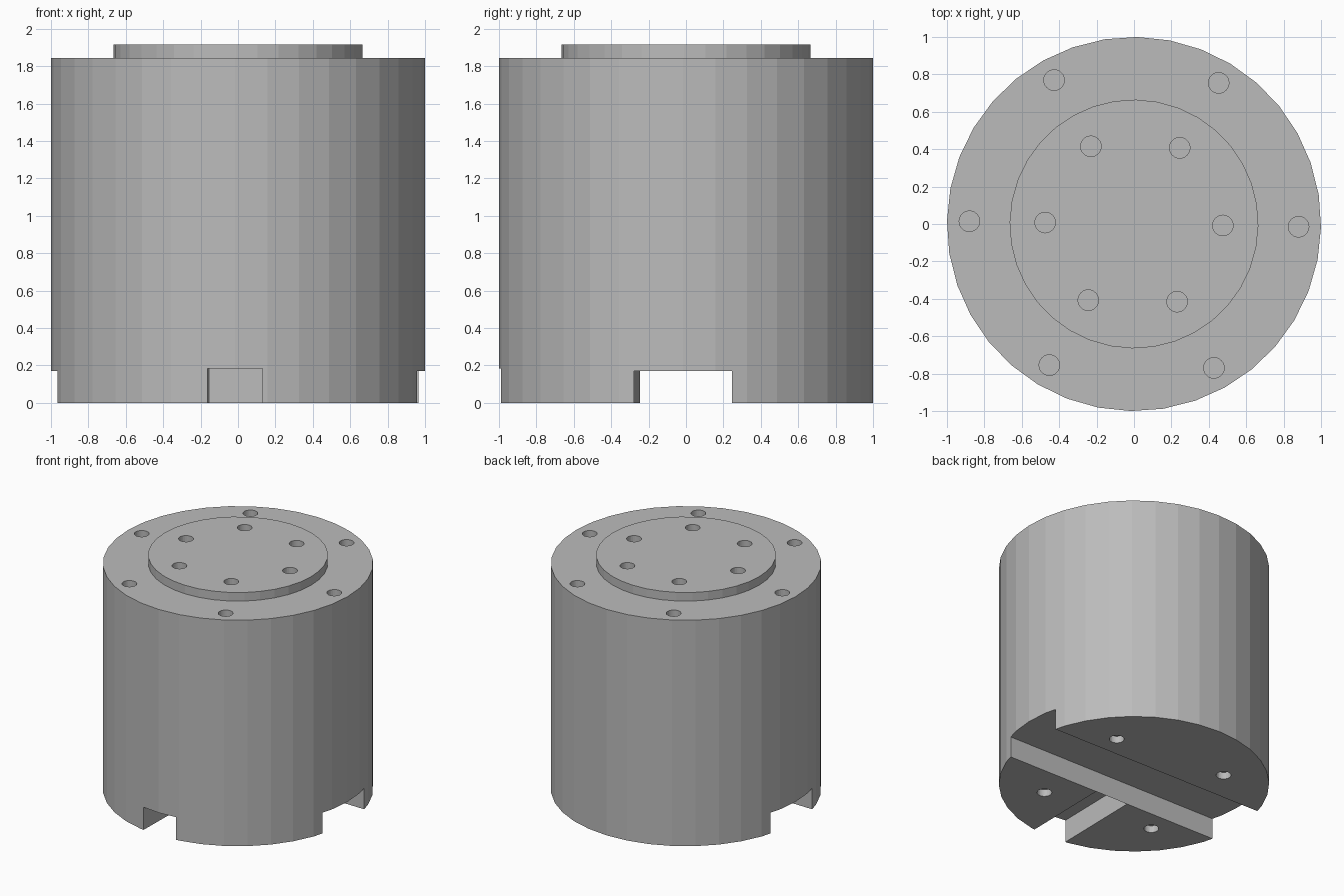
import bpy
import math
from mathutils import Matrix

TURN = math.radians(-0.95)      # whole part is turned slightly about z
BODY_TOP, DISC_TOP = 1.845, 1.915

if "Cube" in bpy.data.objects:
    bpy.data.objects.remove(bpy.data.objects["Cube"], do_unlink=True)

grey = bpy.data.materials.new("plain grey")
grey.use_nodes = True
colour = (0.5, 0.5, 0.5, 1)
grey.diffuse_color = colour
grey.node_tree.nodes["Principled BSDF"].inputs["Base Color"].default_value = colour


def cylinder(name, radius, z0, z1, x=0, y=0, sides=36):
    bpy.ops.mesh.primitive_cylinder_add(
        vertices=sides, radius=radius, depth=z1 - z0, location=(x, y, (z0 + z1) / 2))
    return finish(name)


def box(name, x0, x1, y0, y1, z0, z1):
    bpy.ops.mesh.primitive_cube_add(
        size=1, location=((x0 + x1) / 2, (y0 + y1) / 2, (z0 + z1) / 2))
    bpy.context.object.scale = (x1 - x0, y1 - y0, z1 - z0)
    return finish(name)


def finish(name):
    # Bake placement into the mesh and give it the shared colour
    obj = bpy.context.object
    obj.name = name
    bpy.context.view_layer.update()
    obj.data.transform(obj.matrix_world)
    obj.matrix_world = Matrix.Identity(4)
    obj.data.materials.append(grey)
    return obj


def cut(target, cutters):
    # Subtract each cutter, bake the result, then drop the cutters
    for cutter in cutters:
        cutter.hide_render = True
        mod = target.modifiers.new("cut", "BOOLEAN")
        mod.operation, mod.solver, mod.object = "DIFFERENCE", "EXACT", cutter
    depsgraph = bpy.context.evaluated_depsgraph_get()
    mesh = bpy.data.meshes.new_from_object(target.evaluated_get(depsgraph))
    target.modifiers.clear()
    target.data = mesh
    for cutter in cutters:
        bpy.data.objects.remove(cutter, do_unlink=True)


def hole_ring(count, ring, start, z0, z1):
    holes = []
    for i in range(count):
        a = math.radians(start) + math.tau * i / count
        holes.append(cylinder("hole_cutter", 0.055, z0, z1,
                              ring * math.cos(a), ring * math.sin(a), 24))
    return holes


# Main drum with cross slot, front slot, rim holes and underside holes
body = cylinder("body", 1, 0, BODY_TOP)
cutters = [box("cross_slot", -1.2, 1.2, -0.263, 0.263, -0.1, 0.17),
           box("front_slot", -0.147, 0.147, -1.2, -0.263, -0.1, 0.185)]
cutters += hole_ring(6, 0.88, 0, BODY_TOP - 0.06, BODY_TOP + 0.1)
cutters += hole_ring(4, 0.675, 40, -0.1, 0.056)
cut(body, cutters)

# Raised mounting disc with its own ring of holes
disc = cylinder("top_disc", 0.665, BODY_TOP, DISC_TOP)
cut(disc, hole_ring(6, 0.475, 0, DISC_TOP - 0.06, DISC_TOP + 0.1))

for part in (body, disc):
    part.data.transform(Matrix.Rotation(TURN, 4, "Z"))
    part.data.materials.clear()
    part.data.materials.append(grey)
    for face in part.data.polygons:
        face.material_index = 0
        face.use_smooth = False
